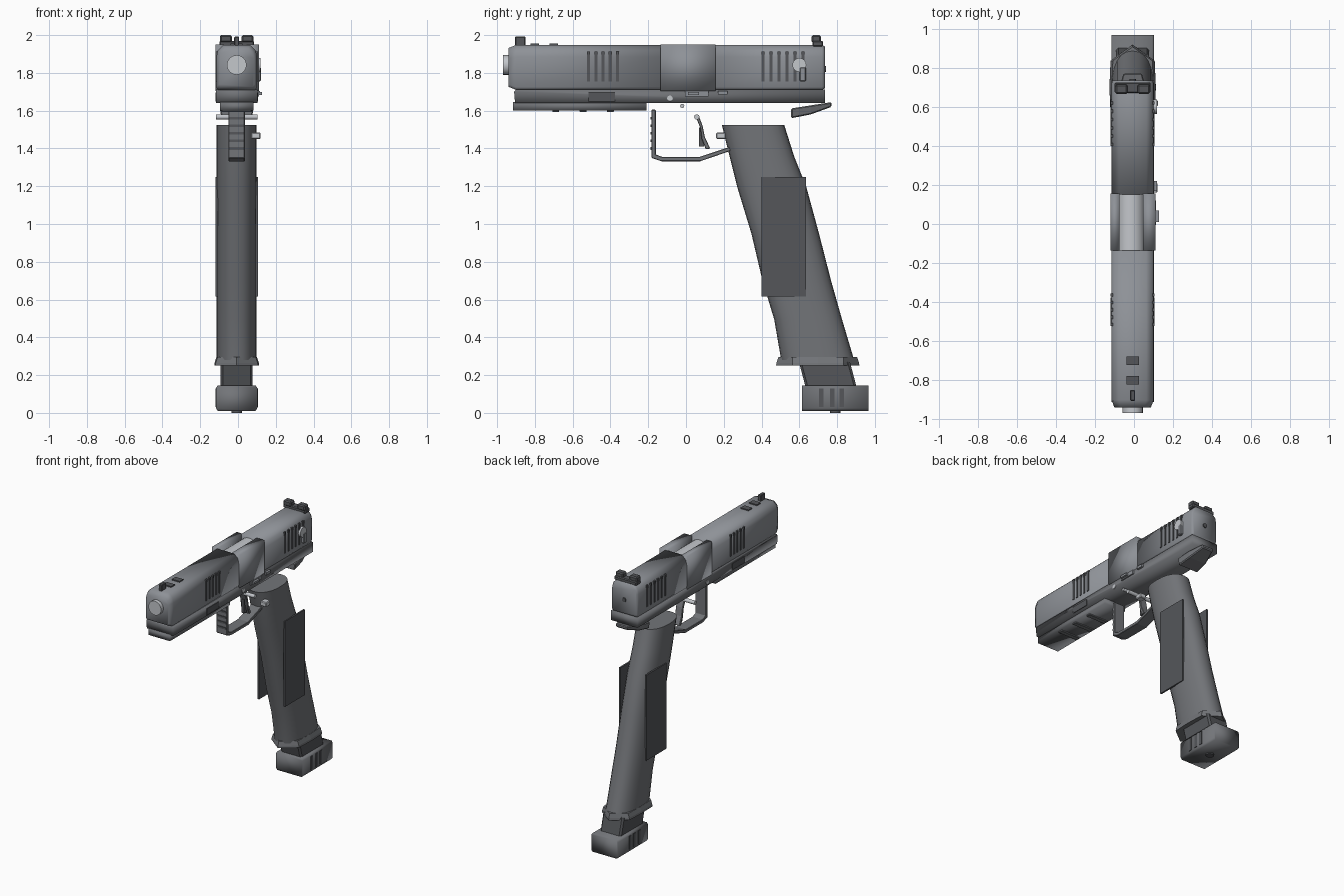
import bpy, bmesh, math
from mathutils import Vector, Matrix

if "Cube" in bpy.data.objects:
    bpy.data.objects.remove(bpy.data.objects["Cube"])

CX = -0.007  # body centre line

MATS = {}
for key, rgb in {"slide": (.27, .285, .31), "polymer": (.17, .177, .19), "dark": (.09, .094, .102),
                 "steel": (.55, .57, .6)}.items():
    MATS[key] = bpy.data.materials.new(key)
    MATS[key].diffuse_color = (*rgb, 1)


def finish(name, bm, mat="polymer", bevel=0, smooth=None):
    bmesh.ops.recalc_face_normals(bm, faces=bm.faces)
    me = bpy.data.meshes.new(name)
    bm.to_mesh(me)
    bm.free()
    me.materials.append(MATS[mat])
    ob = bpy.data.objects.new(name, me)
    bpy.context.collection.objects.link(ob)
    if bevel:
        m = ob.modifiers.new("bevel", 'BEVEL')
        m.width, m.segments = bevel, 1
    if smooth:
        bpy.ops.object.select_all(action='DESELECT')
        ob.select_set(True)
        bpy.context.view_layer.objects.active = ob
        bpy.ops.object.shade_smooth_by_angle(angle=math.radians(smooth))
    return ob


def loft(name, rings, **kw):
    bm = bmesh.new()
    vs = [[bm.verts.new(p) for p in r] for r in rings]
    n = len(rings[0])
    for a, b in zip(vs, vs[1:]):
        for i in range(n):
            bm.faces.new((a[i], a[(i + 1) % n], b[(i + 1) % n], b[i]))
    bm.faces.new(vs[0])
    bm.faces.new(vs[-1])
    return finish(name, bm, **kw)


def box(name, x, y, z, **kw):
    return loft(name, [[(x[0], y[0], h), (x[1], y[0], h), (x[1], y[1], h), (x[0], y[1], h)]
                       for h in z], **kw)


def plate(name, prof, x0, x1, **kw):
    return loft(name, [[(x, y, z) for y, z in prof] for x in (x0, x1)], **kw)


def cyl(name, p, q, r, n=16, mat="steel"):
    p, q = Vector(p), Vector(q)
    bm = bmesh.new()
    rot = Vector((0, 0, 1)).rotation_difference(q - p).to_matrix().to_4x4()
    bmesh.ops.create_cone(bm, cap_ends=True, segments=n, radius1=r, radius2=r,
                          depth=(q - p).length, matrix=Matrix.Translation((p + q) / 2) @ rot)
    return finish(name, bm, mat=mat, smooth=40)


# slide halves, lofted along y with chamfered top edges
SEC = [(-.098, 1.71), (.098, 1.71), (.108, 1.725), (.108, 1.885), (.1, 1.92), (.07, 1.948),
       (-.07, 1.948), (-.1, 1.92), (-.108, 1.885), (-.108, 1.725)]


def section(y, s=1):
    return [(CX + x * s, y, 1.83 + (z - 1.83) * s) for x, z in SEC]


loft("slide_front", [section(-.94, .86), section(-.9), section(-.135)], mat="slide", smooth=180)
loft("slide_rear", [section(.15), section(.72), section(.735, .93)], mat="slide", smooth=180)

# ejection port: floor, walls and exposed barrel
box("port_floor", (-.1, .09), (-.135, .15), (1.705, 1.87))
for side, x0, x1 in (("right", .045, .11), ("left", -.119, -.075)):
    box(f"port_wall_{side}", (x0, x1), (-.135, .155), (1.705, 1.95), mat="slide", smooth=180)
cyl("barrel_chamber", (-.015, -.15, 1.865), (-.015, .16, 1.865), .07, 24)
cyl("muzzle", (CX, -.968, 1.842), (CX, -.88, 1.842), .052, 24)
cyl("rear_pin", (CX, .72, 1.82), (CX, .742, 1.82), .016, 12, mat="dark")

# slide serrations on both sides
for s in (-1, 1):
    for i, y in enumerate([-.515 + .038 * k for k in range(5)] + [.407 + .0425 * k for k in range(6)]):
        x = CX + s * .107
        box(f"serration_{i}", (x - .006, x + .006), (y - .008, y + .008), (1.755, 1.913), mat="dark")

# sights and top ribs
box("front_sight", (CX - .013, CX + .013), (-.905, -.85), (1.94, 1.992), bevel=.004, mat="dark")
for i, y in enumerate((-.8, -.7)):
    box(f"top_rib_{i}", (CX - .032, CX + .032), (y - .022, y + .022), (1.94, 1.956), mat="dark")
box("rear_sight_base", (CX - .092, CX + .092), (.67, .725), (1.94, 1.97), bevel=.006, mat="dark")
for s in (-1, 1):
    x = CX + s * .057
    box("rear_sight_post", (x - .032, x + .032), (.665, .715), (1.96, 2.0), bevel=.008, mat="dark")

# frame and accessory rail
plate("frame", [(-.905, 1.64), (.735, 1.64), (.735, 1.712), (-.9, 1.712), (-.91, 1.7)],
      CX - .109, CX + .109, smooth=180)
plate("rail", [(-.915, 1.6), (-.21, 1.6), (-.21, 1.645), (-.915, 1.645)], CX - .088, CX + .088, smooth=180)
for i, y in enumerate((-.69, -.545, -.4)):
    box(f"rail_slot_{i}", (CX - .08, CX + .08), (y - .018, y + .018), (1.592, 1.61), bevel=.003)
for s in (-1, 1):
    x = CX + s * .108
    box("frame_inset", (x - .005, x + .005), (-.515, -.375), (1.648, 1.695), mat="dark")

# controls and pins
cyl("frame_pin", (-.12, -.085, 1.665), (.106, -.085, 1.665), .015)
cyl("guard_pin", (-.09, -.02, 1.625), (.08, -.02, 1.625), .011)
cyl("trigger_pin", (-.117, .057, 1.567), (.103, .057, 1.567), .014)
box("takedown_lever", (.09, .112), (-.005, .12), (1.675, 1.703), mat="slide")
box("takedown_tab", (.1, .128), (.01, .07), (1.683, 1.698), mat="slide")
box("slide_catch", (.09, .117), (.17, .22), (1.685, 1.705), mat="slide")
box("magazine_release", (.07, .12), (.16, .212), (1.45, 1.485), bevel=.005, mat="steel")
cyl("safety_knob", (.09, .6, 1.842), (.118, .6, 1.842), .037)
box("safety_lever", (.095, .122), (.602, .635), (1.755, 1.83), bevel=.005, mat="slide")

# trigger guard strip
outer = [(-.182, 1.605), (-.182, 1.35), (-.13, 1.332), (.075, 1.332), (.25, 1.392)]
inner = [(.25, 1.414), (.07, 1.355), (-.125, 1.355), (-.16, 1.368), (-.16, 1.605)]
plate("trigger_guard", outer + inner, CX - .043, CX + .043, bevel=.003)
for i in range(5):
    z = 1.4 + .04 * i
    box(f"guard_rib_{i}", (CX - .04, CX + .04), (-.187, -.17), (z - .007, z + .007), mat="dark")

# trigger
plate("trigger", [(.052, 1.567), (.07, 1.567), (.088, 1.52), (.1, 1.46), (.128, 1.4), (.105, 1.395),
                  (.083, 1.45), (.075, 1.51)], CX - .028, CX + .028, bevel=.003)
plate("trigger_blade", [(.068, 1.51), (.082, 1.51), (.096, 1.41), (.068, 1.41)], CX - .01, CX + .01,
      mat="dark")

# beavertail, narrowing to the rear
loft("beavertail", [[(CX - w, y, a), (CX + w, y, a), (CX + w * .9, y, b), (CX - w * .9, y, b)]
                    for y, w, a, b in ((.557, .09, 1.612, 1.56), (.66, .08, 1.628, 1.58),
                                       (.77, .048, 1.645, 1.62))], bevel=.006)


# rounded, raked grip
def oval(y0, y1, z, w, n=24, e=.85):
    pts = []
    for i in range(n):
        c, s = math.cos(2 * math.pi * i / n), math.sin(2 * math.pi * i / n)
        pts.append((CX + w * math.copysign(abs(c) ** e, c),
                    (y0 + y1) / 2 + (y1 - y0) / 2 * math.copysign(abs(s) ** e, s), z))
    return pts


GRIP = [(.504, .89, .28), (.467, .826, .495), (.405, .768, .7), (.346, .704, .95),
        (.27, .636, 1.2), (.23, .572, 1.36), (.19, .52, 1.525)]
loft("grip", [oval(a, b, z, .106) for a, b, z in GRIP], smooth=50)

# thin side panels
for s in (-1, 1):
    x = CX + s * .106
    box("grip_panel", (x - .006, x + .006), (.4, .636), (.615, 1.25), mat="dark")


# flared collar at the grip base
def collar(z, g):
    half = [(.49 - g, 0), (.565, .1 + g), (.7, .106 + g), (.835, .1 + g), (.905 + g, 0)]
    return [(CX + w, y, z) for y, w in half] + [(CX - w, y, z) for y, w in half[-2:0:-1]]


loft("magazine_collar", [collar(.25, .013), collar(.265, .011), collar(.296, .001)])

# magazine and base pad
plate("magazine", [(.635, .13), (.905, .13), (.865, .28), (.595, .28)], CX - .085, CX + .085,
      bevel=.012, mat="dark")
PAD = [(-.1, .01), (.1, .01), (.109, .025), (.109, .132), (.1, .146), (-.1, .146), (-.109, .132), (-.109, .025)]
loft("magazine_base", [[(CX + x, y, z) for x, z in PAD] for y in (.613, .967)], smooth=180)
for s in (-1, 1):
    for i, y in enumerate((.715, .775, .825)):
        x = CX + s * .107
        box(f"base_rib_{i}", (x - .006, x + .006), (y - .012, y + .012), (.032, .13), mat="dark")
cyl("base_button", (CX, .79, 0), (CX, .79, .03), .028, mat="dark")

for m in bpy.data.materials:
    if m.users and not m.is_grease_pencil:
        m.use_nodes = True
        m.node_tree.nodes["Principled BSDF"].inputs["Base Color"].default_value = m.diffuse_color
